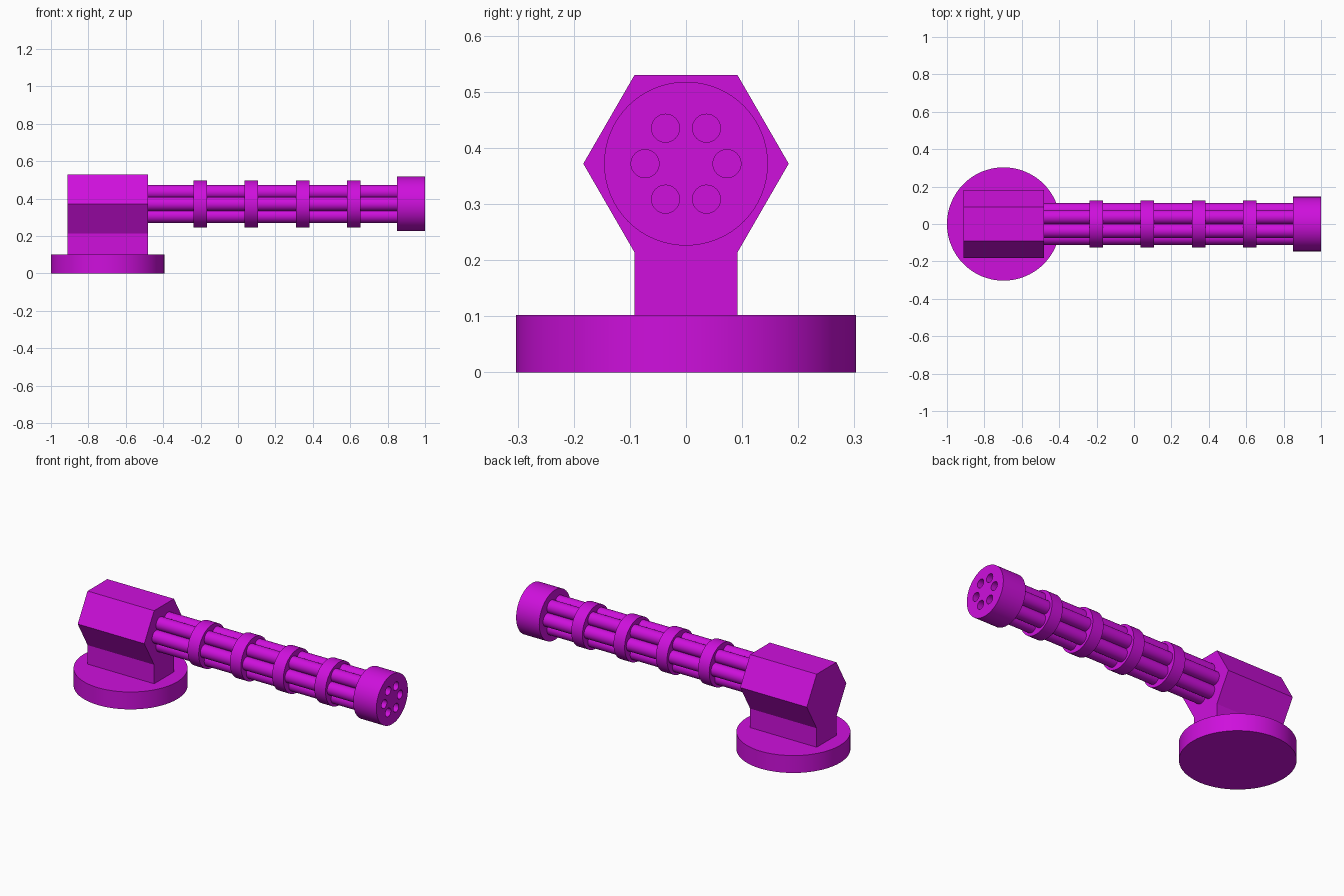
import bpy, bmesh
from math import pi, sin, cos, radians
from mathutils import Matrix

if "Cube" in bpy.data.objects:
    bpy.data.objects.remove(bpy.data.objects["Cube"])

AXIS_Z = 0.372          # height of the barrel axis
BARREL_RING = 0.073     # distance of each barrel from the axis
HEX_R = 0.183

mat = bpy.data.materials.new("magenta")
mat.diffuse_color = (0.62, 0.005, 0.72, 1)
mat.use_nodes = True
mat.node_tree.nodes["Principled BSDF"].inputs["Base Color"].default_value = mat.diffuse_color


def make_object(name, bm):
    bmesh.ops.recalc_face_normals(bm, faces=bm.faces)
    mesh = bpy.data.meshes.new(name)
    bm.to_mesh(mesh)
    bm.free()
    mesh.materials.append(mat)
    obj = bpy.data.objects.new(name, mesh)
    bpy.context.collection.objects.link(obj)
    return obj


def add_rod(bm, x0, x1, r, y=0, z=AXIS_Z, segments=48):
    """Cylinder lying along x."""
    m = Matrix.Translation(((x0 + x1) / 2, y, z)) @ Matrix.Rotation(pi / 2, 4, 'Y')
    bmesh.ops.create_cone(bm, cap_ends=True, segments=segments, radius1=r,
                          radius2=r, depth=x1 - x0, matrix=m)


def rod(name, *args, **kw):
    bm = bmesh.new()
    add_rod(bm, *args, **kw)
    return make_object(name, bm)


def smooth(obj):
    bpy.ops.object.select_all(action='DESELECT')
    bpy.context.view_layer.objects.active = obj
    obj.select_set(True)
    bpy.ops.object.shade_smooth_by_angle(angle=radians(30))


# Round base
bm = bmesh.new()
bmesh.ops.create_cone(bm, cap_ends=True, segments=64, radius1=0.303, radius2=0.303,
                      depth=0.102, matrix=Matrix.Translation((-0.697, 0, 0.051)))
smooth(make_object("base", bm))

# Hexagonal housing with its pedestal, one profile extruded along x
profile = [(HEX_R * cos(a * pi / 3), AXIS_Z + HEX_R * sin(a * pi / 3)) for a in range(-1, 5)]
profile += [(-HEX_R / 2, 0.1), (HEX_R / 2, 0.1)]
bm = bmesh.new()
face = bm.faces.new([bm.verts.new((-0.912, y, z)) for y, z in profile])
out = bmesh.ops.extrude_face_region(bm, geom=[face], use_keep_orig=True)
moved = [v for v in out["geom"] if isinstance(v, bmesh.types.BMVert)]
bmesh.ops.translate(bm, verts=moved, vec=(0.432, 0, 0))
make_object("housing", bm)

# Barrels, clamp rings and muzzle
spots = [(BARREL_RING * cos(i * pi / 3), AXIS_Z + BARREL_RING * sin(i * pi / 3)) for i in range(6)]
parts = [rod(f"barrel_{i + 1}", -0.482, 0.851, 0.038, y, z, 32) for i, (y, z) in enumerate(spots)]
parts += [rod(f"clamp_ring_{i + 1}", x - 0.036, x + 0.036, 0.126)
          for i, x in enumerate((-0.203, 0.071, 0.346, 0.62))]
parts.append(rod("muzzle", 0.85, 1.0, 0.146, segments=64))

# Bores cut through every part of the barrel group
bm = bmesh.new()
for y, z in spots:
    add_rod(bm, -0.6, 1.1, 0.025, y, z, 32)
cutter = make_object("bore_cutter", bm)
cutter.hide_render = True
for obj in parts:
    mod = obj.modifiers.new("bore", 'BOOLEAN')
    mod.operation = 'DIFFERENCE'
    mod.solver = 'EXACT'
    mod.object = cutter
    bpy.context.view_layer.objects.active = obj
    bpy.ops.object.modifier_apply(modifier=mod.name)
    smooth(obj)
bpy.data.objects.remove(cutter)
